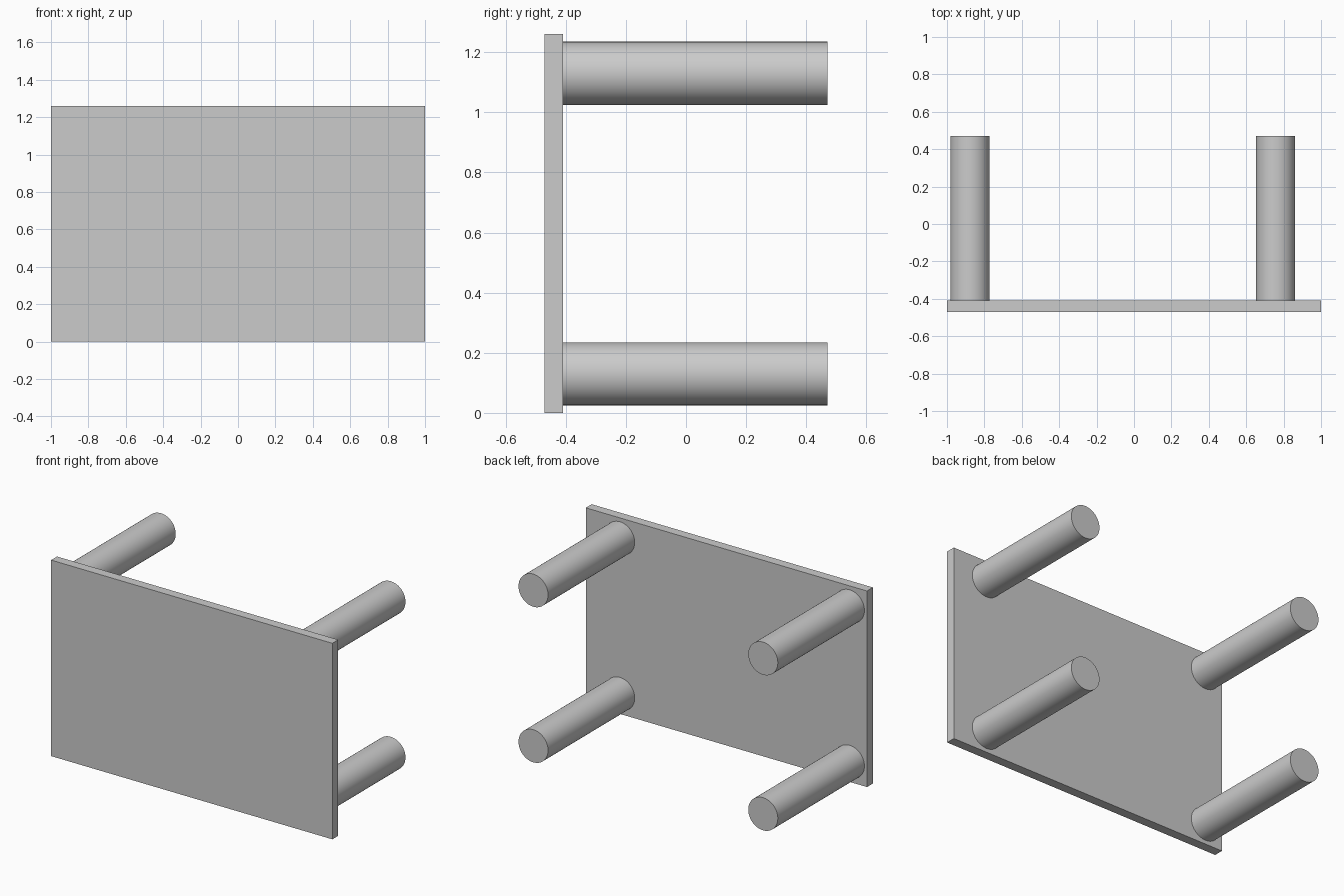
import bpy
import math

cube = bpy.data.objects.get("Cube")
if cube:
    bpy.data.objects.remove(cube, do_unlink=True)

WIDTH, HEIGHT = 2.0, 1.26
FRONT, INNER, BACK = -0.47, -0.41, 0.47
LEG_RADIUS = 0.105

grey = bpy.data.materials.new("plain grey")
grey.use_nodes = True
color = (0.6, 0.6, 0.6, 1)
grey.diffuse_color = color
grey.node_tree.nodes["Principled BSDF"].inputs["Base Color"].default_value = color


def finish(name):
    obj = bpy.context.object
    obj.name = name
    obj.data.materials.append(grey)
    return obj


# Table top, standing on its long edge
bpy.ops.mesh.primitive_cube_add(size=1, location=(0, (FRONT + INNER) / 2, HEIGHT / 2))
top = finish("table_top")
top.scale = (WIDTH, INNER - FRONT, HEIGHT)
bpy.ops.object.transform_apply(location=False, rotation=False, scale=True)

# Four round legs pointing backwards
for side, x in (("right", -0.877), ("left", 0.757)):
    for level, z in (("lower", 0.13), ("upper", 1.13)):
        bpy.ops.mesh.primitive_cylinder_add(
            vertices=64, radius=LEG_RADIUS, depth=BACK - INNER,
            location=(x, (INNER + BACK) / 2, z), rotation=(math.pi / 2, 0, 0))
        finish(f"{level}_{side}_leg")
        bpy.ops.object.shade_smooth_by_angle(angle=math.radians(30))
